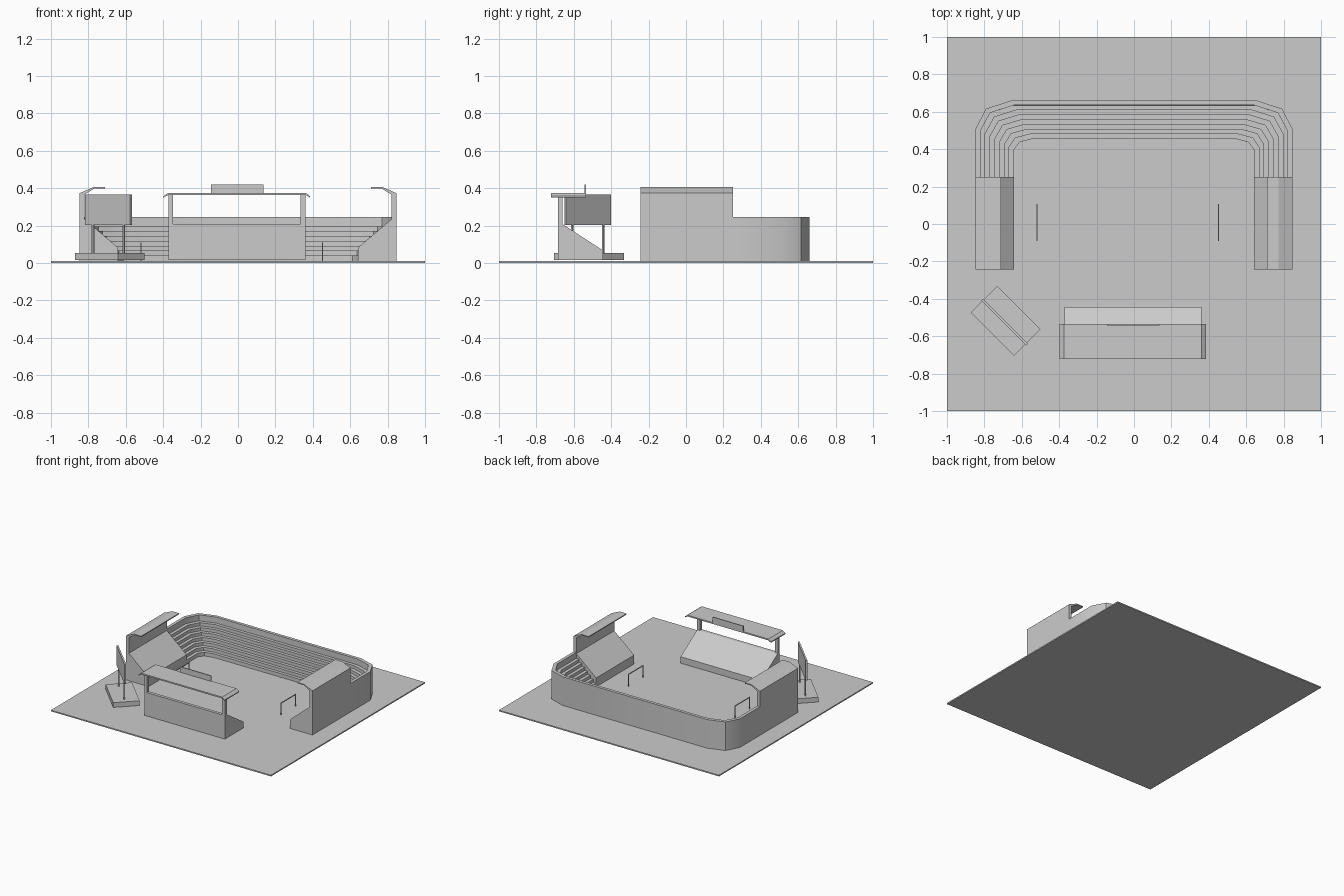
import bpy, bmesh, math
from mathutils import Matrix, Vector

if "Cube" in bpy.data.objects:
    bpy.data.objects.remove(bpy.data.objects["Cube"])


def finish(name, bm, smooth=False):
    bmesh.ops.recalc_face_normals(bm, faces=bm.faces[:])
    mesh = bpy.data.meshes.new(name)
    bm.to_mesh(mesh)
    bm.free()
    ob = bpy.data.objects.new(name, mesh)
    bpy.context.collection.objects.link(ob)
    if smooth:
        bpy.context.view_layer.objects.active = ob
        ob.select_set(True)
        bpy.ops.object.shade_smooth_by_angle(angle=math.radians(40))
        ob.select_set(False)
    return ob


def box(name, lo, hi, matrix=Matrix()):
    lo, hi = Vector(lo), Vector(hi)
    bm = bmesh.new()
    bmesh.ops.create_cube(bm, size=1, matrix=matrix @ Matrix.Translation((lo + hi) / 2)
                          @ Matrix.Diagonal((*(hi - lo), 1)))
    return finish(name, bm)


def loft(name, rings, smooth=False):
    """Skin between equal closed sections and cap both ends."""
    bm = bmesh.new()
    vs = [[bm.verts.new(p) for p in r] for r in rings]
    n = len(vs[0])
    for a, b in zip(vs, vs[1:]):
        for i in range(n):
            j = (i + 1) % n
            bm.faces.new((a[i], a[j], b[j], b[i]))
    bm.faces.new(vs[0])
    bm.faces.new(vs[-1][::-1])
    return finish(name, bm, smooth)


box("ground_slab", (-1, -1, 0), (1, 1, 0.01))

# U-shaped stepped terrace: stair profile swept round two corners
profile = [(0, 0)]
for i in range(7):
    z = 0.04 + 0.026 * i
    profile += [(0.0257 * i, z), (0.0257 * (i + 1), z)]
profile += [(0.18, 0.245), (0.205, 0.245), (0.205, 0)]


def path(d):
    t = d / 0.205
    x, y = 0.642 + d, 0.455 + d
    rx, ry = 0.10 + 0.09 * t, 0.06 + 0.09 * t
    half = [(x, 0.25)] + [(x - rx + rx * math.cos(a), y - ry + ry * math.sin(a))
                          for a in (0, math.pi / 4, math.pi / 2)]
    return half + [(-px, py) for px, py in half[::-1]]


paths = [path(d) for d, z in profile]
loft("terrace", [[(*paths[k][s], profile[k][1]) for k in range(len(profile))]
                 for s in range(8)], True)

# Covered side stands with bent cantilever roofs
stand = [(0.642, 0), (0.642, 0.083), (0.822, 0.235), (0.822, 0.365), (0.768, 0.398),
         (0.71, 0.398), (0.71, 0.406), (0.772, 0.406), (0.847, 0.373), (0.847, 0)]
for side, s in (("left", -1), ("right", 1)):
    loft(side + "_stand", [[(s * x, y, z) for x, z in stand] for y in (-0.243, 0.25)])

# Front stand: sloped seating, posts, bent roof and sign board
seats = [(-0.685, 0.015), (-0.445, 0.015), (-0.445, 0.068), (-0.66, 0.208), (-0.685, 0.208)]
loft("front_seating", [[(x, y, z) for y, z in seats] for x in (-0.372, 0.36)])
for x in (-0.372, 0.335):
    box("front_roof_post", (x, -0.685, 0.2), (x + 0.025, -0.66, 0.365))
roof = [(-0.397, 0.35), (-0.372, 0.364), (0.36, 0.364), (0.385, 0.35),
        (0.385, 0.358), (0.362, 0.375), (-0.374, 0.375), (-0.397, 0.358)]
loft("front_roof", [[(x, y, z) for x, z in roof] for y in (-0.723, -0.535)])
box("roof_board", (-0.145, -0.543, 0.37), (0.135, -0.535, 0.42))

# Free-standing screen turned 45 degrees on a low plinth
turn = Matrix.Translation((-0.686, -0.518, 0)) @ Matrix.Rotation(-math.pi / 4, 4, 'Z')
box("screen_plinth", (-0.164, -0.1, 0.015), (0.164, 0.1, 0.054), turn)
box("screen_panel", (-0.17, -0.016, 0.202), (0.17, -0.003, 0.365), turn)
for x in (-0.117, 0.117):
    box("screen_post", (x - 0.005, -0.0145, 0.05), (x + 0.005, -0.0045, 0.205), turn)

# Goals
for x in (-0.518, 0.452):
    for y in (-0.09, 0.1):
        box("goal_post", (x - 0.003, y, 0.01), (x + 0.003, y + 0.006, 0.11))
    box("goal_bar", (x - 0.003, -0.09, 0.104), (x + 0.003, 0.106, 0.11))
